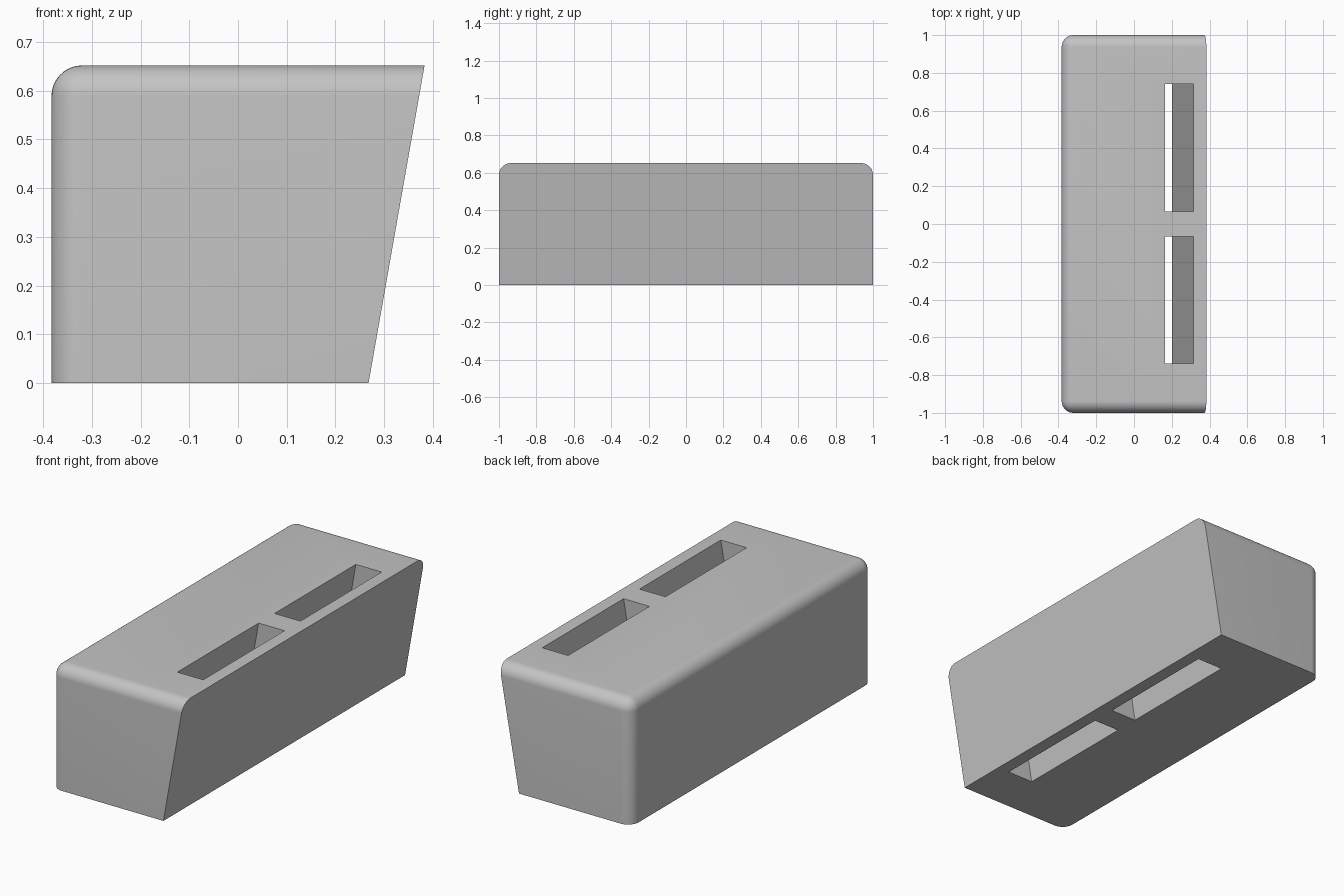
import bpy, bmesh, math
from mathutils import Vector

if "Cube" in bpy.data.objects:
    bpy.data.objects.remove(bpy.data.objects["Cube"])

H = 0.652                    # block height
X0, XB, XT = -0.383, 0.268, 0.383   # left side, slanted side at bottom and top
SLOPE = (XT - XB) / H        # lean of the slanted side and slots
R = 0.063                    # edge rounding

grey = bpy.data.materials.new("light grey")
grey.diffuse_color = (0.55, 0.55, 0.55, 1)
grey.use_nodes = True
grey.node_tree.nodes["Principled BSDF"].inputs["Base Color"].default_value = grey.diffuse_color


def prism(name, profile, y0, y1):
    """Extrude an x-z profile from y0 to y1."""
    bm = bmesh.new()
    face = bm.faces.new([bm.verts.new((x, y0, z)) for x, z in profile])
    ext = bmesh.ops.extrude_face_region(bm, geom=[face])
    verts = [v for v in ext["geom"] if isinstance(v, bmesh.types.BMVert)]
    bmesh.ops.translate(bm, verts=verts, vec=(0, y1 - y0, 0))
    bmesh.ops.recalc_face_normals(bm, faces=bm.faces[:])
    mesh = bpy.data.meshes.new(name)
    bm.to_mesh(mesh)
    bm.free()
    mesh.materials.append(grey)
    obj = bpy.data.objects.new(name, mesh)
    bpy.context.collection.objects.link(obj)
    return obj


# Block: long box, left and top edges rounded, then trimmed along the slanted side
block = prism("block", [(X0, 0), (0.6, 0), (0.6, H), (X0, H)], -1, 1)
bm = bmesh.new()
bm.from_mesh(block.data)


def is_rounded(e):
    mid = (e.verts[0].co + e.verts[1].co) / 2
    on_left, on_top, on_end = mid.x < X0 + 0.01, mid.z > H - 0.01, abs(mid.y) > 0.99
    return on_left + on_top + on_end == 2 and mid.x < 0.59 and mid.z > 0.01


bmesh.ops.bevel(bm, geom=[e for e in bm.edges if is_rounded(e)], offset=R,
                segments=10, profile=0.5, affect='EDGES')
cut = bmesh.ops.bisect_plane(bm, geom=bm.verts[:] + bm.edges[:] + bm.faces[:],
                             plane_co=(XB, 0, 0), plane_no=Vector((1, 0, -SLOPE)).normalized(),
                             clear_outer=True)
rim = [e for e in cut["geom_cut"] if isinstance(e, bmesh.types.BMEdge)]
bmesh.ops.contextual_create(bm, geom=rim)
bmesh.ops.recalc_face_normals(bm, faces=bm.faces[:])
bm.to_mesh(block.data)
bm.free()

# Two slanted slots running right through, parallel to the slanted side
for name, y0, y1 in (("front_slot_cutter", -0.738, -0.065), ("back_slot_cutter", 0.067, 0.74)):
    lo, hi = -0.1, H + 0.1
    at = lambda x, z: (x + SLOPE * (z - H), z)
    cutter = prism(name, [at(0.165, lo), at(0.315, lo), at(0.315, hi), at(0.165, hi)], y0, y1)
    cutter.hide_render = True
    cutter.hide_set(True)
    mod = block.modifiers.new(name, 'BOOLEAN')
    mod.object, mod.operation, mod.solver = cutter, 'DIFFERENCE', 'EXACT'

# Apply the cuts and smooth the rounded edges only
bpy.context.view_layer.objects.active = block
block.select_set(True)
for mod in block.modifiers[:]:
    bpy.ops.object.modifier_apply(modifier=mod.name)
bpy.ops.object.shade_smooth_by_angle(angle=math.radians(30))
